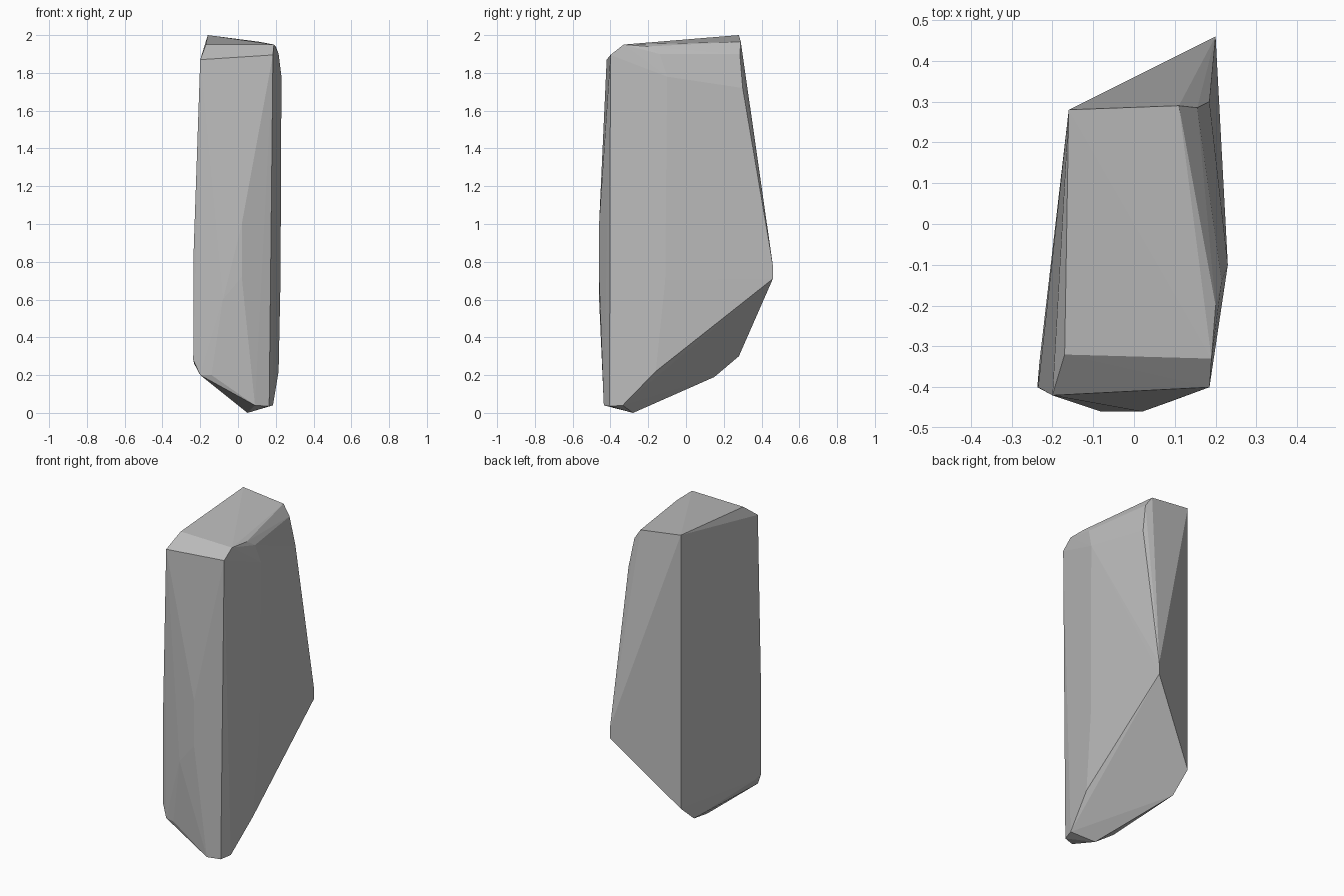
import bpy
import bmesh

# Remove the default object
default_cube = bpy.data.objects.get("Cube")
if default_cube:
    bpy.data.objects.remove(default_cube, do_unlink=True)


def make_material(name, color):
    material = bpy.data.materials.new(name)
    material.use_nodes = True
    material.diffuse_color = color
    material.node_tree.nodes["Principled BSDF"].inputs["Base Color"].default_value = color
    return material


def make_hull(name, corners, material):
    """Wrap a faceted convex stone around the given corner points."""
    shape = bmesh.new()
    for corner in corners:
        shape.verts.new(corner)
    result = bmesh.ops.convex_hull(shape, input=shape.verts[:])
    leftover = set(result["geom_interior"]) | set(result["geom_unused"])
    loose = [item for item in leftover if isinstance(item, bmesh.types.BMVert)]
    bmesh.ops.delete(shape, geom=loose, context="VERTS")
    bmesh.ops.recalc_face_normals(shape, faces=shape.faces[:])
    mesh = bpy.data.meshes.new(name)
    shape.to_mesh(mesh)
    shape.free()
    mesh.materials.append(material)
    stone = bpy.data.objects.new(name, mesh)
    bpy.context.collection.objects.link(stone)
    return stone


# Sloping crown with its chamfered rim
crown = [
    (-.16, .28, 2), (.11, .29, 1.965), (.155, .285, 1.9),
    (.2, -.2, 1.94), (.215, -.14, 1.9), (.19, -.33, 1.95),
    (-.17, -.32, 1.95), (-.2, -.42, 1.87), (.185, -.4, 1.895),
]

# Slightly bulging front face
front_bulge = [
    (.02, -.46, 1), (.02, -.46, .72), (-.08, -.46, .6),
    (-.14, -.435, .2),
]

# Broad side faces and the jutting rear edge
sides = [
    (.23, -.1, 1.78), (.225, -.11, .7), (.185, .3, 1.72),
    (.2, .46, .78), (.2, .46, .71), (.215, -.16, .22),
    (-.235, -.4, .85), (-.237, -.4, .28), (-.232, -.34, .26),
    (-.16, .28, .3),
]

# Tapering foot
foot = [
    (-.16, .15, .19), (-.2, -.42, .2), (.05, -.28, 0),
    (.09, -.435, .04), (.165, -.405, .035), (.185, -.335, .04),
]

stone_grey = make_material("stone grey", (.5, .5, .5, 1))
make_hull("standing_rock", crown + front_bulge + sides + foot, stone_grey)
